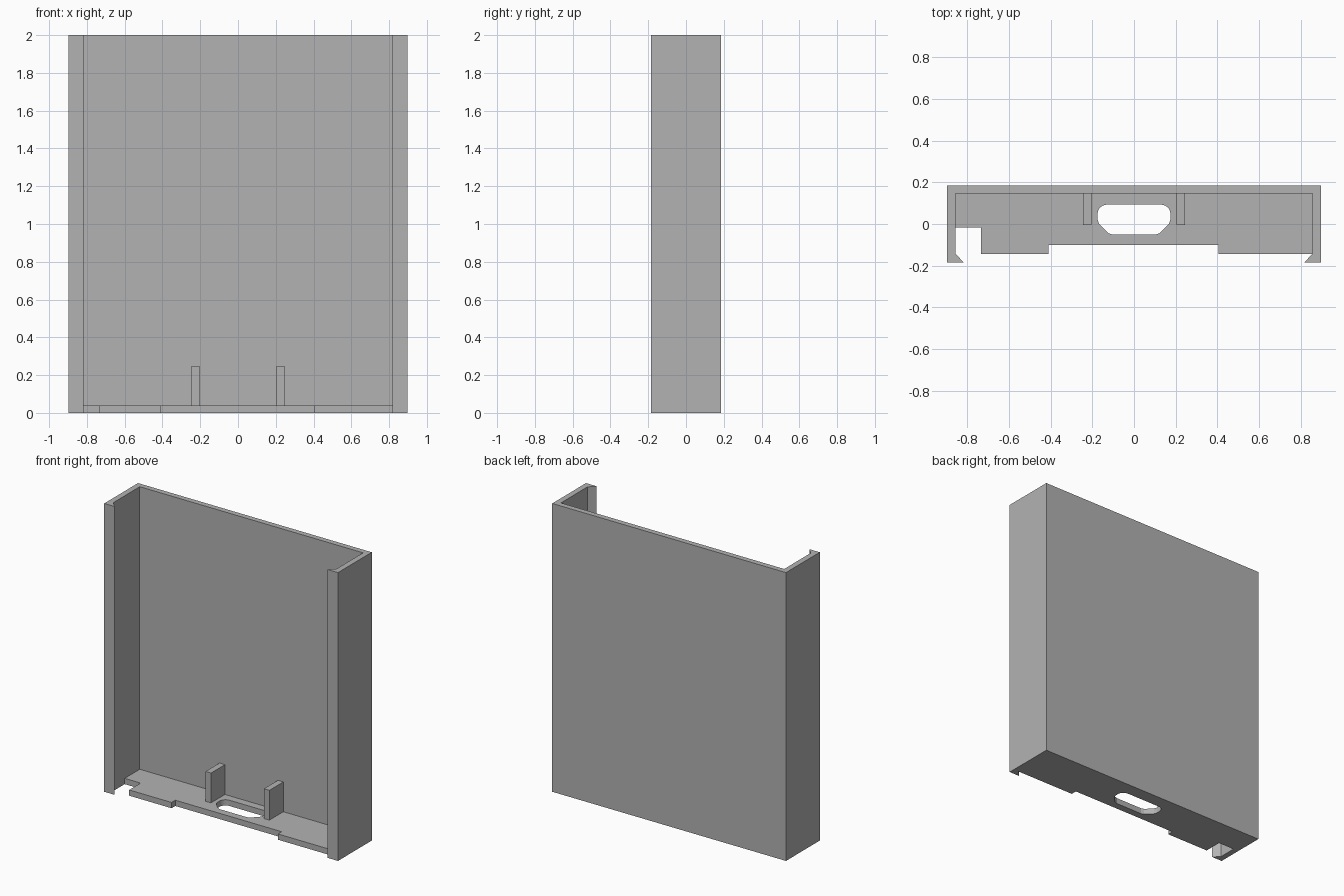
import bpy, bmesh
from math import sin, cos, pi

cube = bpy.data.objects.get("Cube")
if cube:
    bpy.data.objects.remove(cube, do_unlink=True)

GREY = (0.448, 0.448, 0.448, 1.0)
mat = bpy.data.materials.new("plain grey")
mat.use_nodes = True
mat.diffuse_color = GREY
mat.node_tree.nodes["Principled BSDF"].inputs["Base Color"].default_value = GREY


def extrude_outline(name, loops, z0, z1):
    """Fill closed outlines (the first outer, the rest holes) and extrude upward."""
    bm = bmesh.new()
    edges = []
    for loop in loops:
        verts = [bm.verts.new((x, y, z0)) for x, y in loop]
        edges += [bm.edges.new((v, verts[i - 1])) for i, v in enumerate(verts)]
    bmesh.ops.triangle_fill(bm, edges=edges, use_beauty=True)
    faces = bm.faces[:]
    ext = bmesh.ops.extrude_face_region(bm, geom=faces, use_keep_orig=True)
    top = [g for g in ext["geom"] if isinstance(g, bmesh.types.BMVert)]
    bmesh.ops.translate(bm, verts=top, vec=(0, 0, z1 - z0))
    bmesh.ops.recalc_face_normals(bm, faces=bm.faces[:])
    mesh = bpy.data.meshes.new(name)
    bm.to_mesh(mesh)
    bm.free()
    mesh.materials.append(mat)
    obj = bpy.data.objects.new(name, mesh)
    bpy.context.collection.objects.link(obj)
    return obj


def rectangle(x0, x1, y0, y1):
    return [(x0, y0), (x1, y0), (x1, y1), (x0, y1)]


W, D = 0.897, 0.185          # outer half width and half depth
IN_W, BACK = 0.857, 0.147    # inner wall and inner back face
LIP, FRONT = 0.817, -0.143   # lip tip and front edge of the base
THICK = 0.04

# Back panel, side walls and hooked front lips as one channel
half = [(W, D), (W, -D), (LIP, -D), (IN_W, FRONT), (IN_W, BACK)]
shell = half + [(-x, y) for x, y in reversed(half)]
extrude_outline("channel_shell", [shell], 0, 2)

# Base plate with a corner notch, a front recess and a port slot
plate = [(-IN_W, BACK), (-IN_W, -0.018), (-0.735, -0.018), (-0.735, FRONT),
         (-0.41, FRONT), (-0.41, -0.102), (0.406, -0.102), (0.406, FRONT),
         (IN_W, FRONT), (IN_W, BACK)]

# Port slot: rounded rear corners, chamfered front corners
SX, S_BACK, S_FRONT, R, CH = 0.175, 0.093, -0.051, 0.045, 0.062
right = [(SX - R + R * sin(a), S_BACK - R + R * cos(a))
         for a in (i * pi / 12 for i in range(7))]
right += [(SX, S_FRONT + CH + 0.01), (SX - 0.007, S_FRONT + CH - 0.01),
          (SX - CH + 0.01, S_FRONT + 0.007), (SX - CH - 0.01, S_FRONT)]
slot = right + [(-x, y) for x, y in reversed(right)]
extrude_outline("base_plate", [plate, slot], 0, THICK)

# Upright guide posts either side of the slot
for side, s in (("right", -1), ("left", 1)):
    x0, x1 = sorted((s * 0.203, s * 0.245))
    extrude_outline(side + "_guide_post", [rectangle(x0, x1, -0.006, BACK)], THICK, 0.247)
